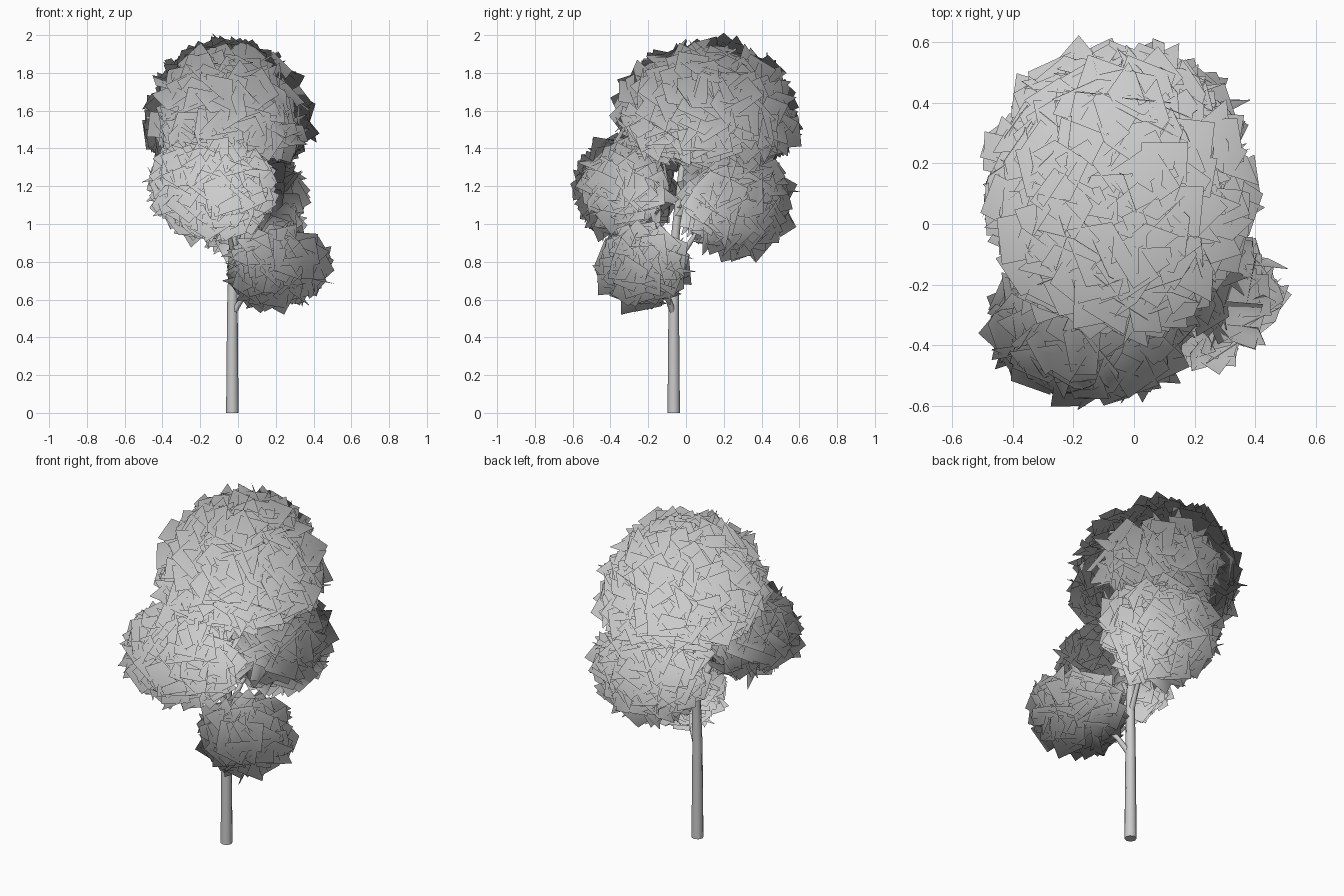
import bpy, random
from math import pi, sqrt, cos, sin
from mathutils import Vector

if "Cube" in bpy.data.objects:
    bpy.data.objects.remove(bpy.data.objects["Cube"])

random.seed(11)
TREE_CENTRE = Vector((-0.02, -0.02, 0.92))  # leaf shading radiates from here


def link(name, mesh):
    ob = bpy.data.objects.new(name, mesh)
    bpy.context.collection.objects.link(ob)
    return ob


def leaf_clump(name, centre, radii, count, size, flat=1.0, tilt_amount=0.6):
    """Two-sided square leaf cards scattered over an ellipsoid (flat squashes its underside)."""
    centre, radii = Vector(centre), Vector(radii)
    verts, faces, normals = [], [], []
    for i in range(count):
        # even spread of directions over the sphere
        z = 1 - 2 * (i + 0.5) / count
        a = i * pi * (3 - sqrt(5))
        r = sqrt(1 - z * z)
        d = Vector((r * cos(a), r * sin(a), z))
        offset = d * radii * random.uniform(0.9, 1.03)
        if offset.z < 0:
            offset.z *= flat
        n = Vector((d.x / radii.x, d.y / radii.y, d.z / radii.z)).normalized()
        tilt = Vector([random.gauss(0, tilt_amount) for _ in range(3)])
        n = (n + tilt).normalized()
        u = n.orthogonal().normalized()
        v = n.cross(u)
        t = random.uniform(0, 2 * pi)
        e, f = u * cos(t) + v * sin(t), v * cos(t) - u * sin(t)
        h = size * random.uniform(0.85, 1.15) / 2
        # front and back of the card
        for side in (1, -1):
            base = len(verts)
            for s, k in ((-1, -1), (1, -1), (1, 1), (-1, 1)):
                q = centre + offset + e * h * s * side + f * h * k + n * 0.001 * side
                verts.append(q)
                normals.append((q - TREE_CENTRE).normalized())
            faces.append(tuple(range(base, base + 4)))
    me = bpy.data.meshes.new(name)
    me.from_pydata(verts, [], faces)
    for poly in me.polygons:
        poly.use_smooth = True
    me.normals_split_custom_set_from_vertices(normals)
    return link(name, me)


def limb(name, points, sides=8):
    """Tapered round limb through (x, y, z, radius) points."""
    verts, faces = [], []
    pts = [Vector(p[:3]) for p in points]
    for i, p in enumerate(pts):
        d = (pts[min(i + 1, len(pts) - 1)] - pts[max(i - 1, 0)]).normalized()
        u = (Vector((0, 1, 0)) - d * d.y).normalized()
        v = d.cross(u)
        for k in range(sides):
            a = 2 * pi * k / sides
            verts.append(p + (u * cos(a) + v * sin(a)) * points[i][3])
    for i in range(len(pts) - 1):
        for k in range(sides):
            a, b = i * sides + k, i * sides + (k + 1) % sides
            faces.append((a, b, b + sides, a + sides))
    faces.append(tuple(reversed(range(sides))))
    faces.append(tuple(range(len(verts) - sides, len(verts))))
    me = bpy.data.meshes.new(name)
    me.from_pydata(verts, [], faces)
    for poly in me.polygons:
        poly.use_smooth = len(poly.vertices) == 4
    return link(name, me)


# Trunk and branches
limb("trunk", [(-0.03, -0.065, 0, 0.033), (-0.03, -0.065, 0.55, 0.028),
               (-0.025, -0.06, 0.9, 0.023), (-0.04, -0.02, 1.3, 0.018),
               (-0.05, 0.05, 1.6, 0.01)])
limb("low_branch", [(-0.03, -0.065, 0.52, 0.018), (0.03, -0.1, 0.62, 0.015),
                    (0.15, -0.19, 0.76, 0.009)], 6)
limb("front_branch", [(-0.027, -0.06, 0.85, 0.016), (-0.06, -0.15, 1.0, 0.013),
                      (-0.12, -0.28, 1.18, 0.008)], 6)
limb("back_branch", [(-0.027, -0.06, 0.78, 0.016), (0.0, 0.04, 0.93, 0.013),
                     (0.05, 0.2, 1.1, 0.008)], 6)

# Foliage clumps
leaf_clump("crown_leaves", (-0.055, 0.11, 1.51), (0.39, 0.435, 0.42), 580, 0.15, flat=0.42)
leaf_clump("front_leaves", (-0.14, -0.325, 1.19), (0.28, 0.215, 0.22), 270, 0.15)
leaf_clump("back_leaves", (0.04, 0.27, 1.12), (0.27, 0.245, 0.235), 290, 0.15)
leaf_clump("low_leaves", (0.21, -0.225, 0.77), (0.225, 0.195, 0.175), 180, 0.14)
